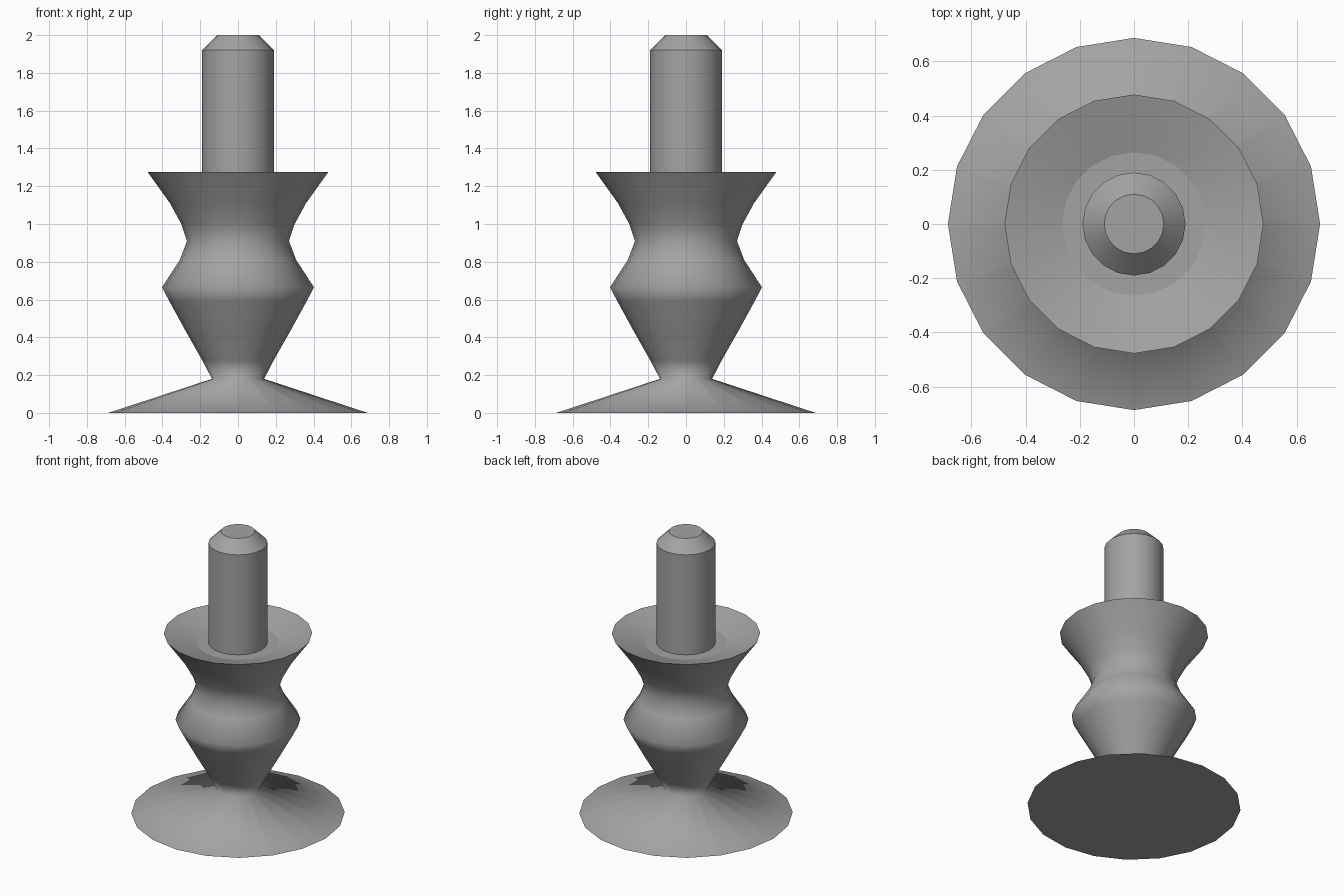
import bpy
import bmesh
from math import cos, sin, tau

SIDES = 20

cube = bpy.data.objects.get("Cube")
if cube:
    bpy.data.objects.remove(cube, do_unlink=True)

grey = bpy.data.materials.new("plain grey")
grey.use_nodes = True
colour = (0.37, 0.37, 0.37, 1.0)
grey.diffuse_color = colour
grey.node_tree.nodes["Principled BSDF"].inputs["Base Color"].default_value = colour


def lathe(name, profile, sharp_rings):
    """Turn a (radius, height) profile around z, capped at both ends."""
    bm = bmesh.new()
    rings = [
        [bm.verts.new((r * cos(tau * i / SIDES), r * sin(tau * i / SIDES), z))
         for i in range(SIDES)]
        for r, z in profile
    ]
    for low, high in zip(rings, rings[1:]):
        for i in range(SIDES):
            j = (i + 1) % SIDES
            bm.faces.new((low[i], low[j], high[j], high[i]))
    bm.faces.new(rings[0][::-1])
    bm.faces.new(rings[-1])
    bmesh.ops.recalc_face_normals(bm, faces=bm.faces[:])

    # Smooth surface, with crisp edges only on the chosen rings
    for face in bm.faces:
        face.smooth = True
    for k in sharp_rings:
        ring = rings[k]
        for i in range(SIDES):
            bm.edges.get((ring[i], ring[(i + 1) % SIDES])).smooth = False

    mesh = bpy.data.meshes.new(name)
    bm.to_mesh(mesh)
    bm.free()
    mesh.materials.append(grey)
    obj = bpy.data.objects.new(name, mesh)
    bpy.context.collection.objects.link(obj)
    return obj


# Holder: flared foot, bulging stem and shallow drip cup
holder = [
    (0.687, 0.0), (0.138, 0.18), (0.19, 0.28), (0.275, 0.43), (0.363, 0.59),
    (0.402, 0.665), (0.308, 0.81), (0.27, 0.91), (0.3, 1.0), (0.36, 1.11),
    (0.478, 1.275), (0.265, 1.21),
]
lathe("candle_holder", holder, (0, 10, 11))

# Candle: straight shaft with a bevelled top, standing on the cup floor
candle = [(0.19, 1.205), (0.19, 1.92), (0.11, 2.0)]
lathe("candle", candle, (0, 1, 2))
